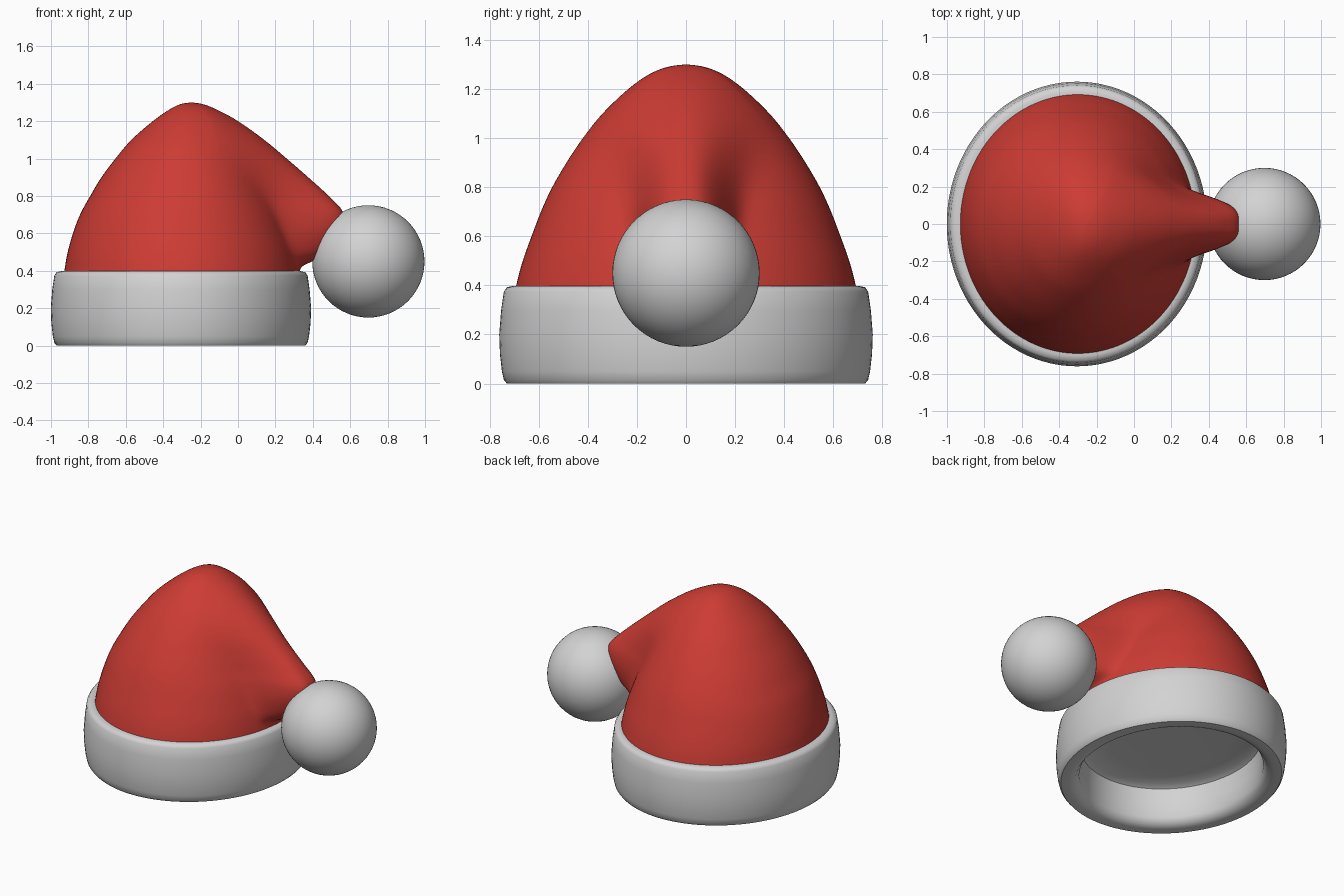
import bpy, bmesh, math

if "Cube" in bpy.data.objects:
    bpy.data.objects.remove(bpy.data.objects["Cube"])


def material(name, rgb):
    m = bpy.data.materials.new(name)
    m.diffuse_color = (*rgb, 1)
    m.use_nodes = True
    m.node_tree.nodes["Principled BSDF"].inputs["Base Color"].default_value = m.diffuse_color
    return m


RED = material("red felt", (0.61, 0.045, 0.034))
WHITE = material("white fur", (0.65, 0.65, 0.65))


def skin(name, rings, mat, cap_start=False, cap_end=False, angle=40):
    """Bridge a list of closed rings into one smooth object."""
    bm = bmesh.new()
    loops = [[bm.verts.new(p) for p in ring] for ring in rings]
    n = len(loops[0])
    for a, b in zip(loops, loops[1:]):
        for i in range(n):
            j = (i + 1) % n
            bm.faces.new((a[i], a[j], b[j], b[i]))
    if cap_start:
        bm.faces.new(loops[0][::-1])
    if cap_end:
        bm.faces.new(loops[-1])
    bmesh.ops.recalc_face_normals(bm, faces=bm.faces)
    me = bpy.data.meshes.new(name)
    bm.to_mesh(me)
    bm.free()
    ob = bpy.data.objects.new(name, me)
    bpy.context.collection.objects.link(ob)
    me.materials.append(mat)
    smooth(ob, angle)
    return ob


def smooth(ob, angle):
    bpy.ops.object.select_all(action='DESELECT')
    bpy.context.view_layer.objects.active = ob
    ob.select_set(True)
    bpy.ops.object.shade_smooth_by_angle(angle=math.radians(angle))


def spline(rows, steps):
    """Catmull-Rom interpolation through rows of values."""
    out = []
    for i in range(len(rows) - 1):
        p0, p1, p2 = rows[max(i - 1, 0)], rows[i], rows[i + 1]
        p3 = rows[min(i + 2, len(rows) - 1)]
        for s in range(steps):
            t = s / steps
            out.append([0.5 * (2 * b + (c - a) * t + (2 * a - 5 * b + 4 * c - d) * t * t
                               + (3 * b - a - 3 * c + d) * t ** 3)
                        for a, b, c, d in zip(p0, p1, p2, p3)])
    return out + [list(rows[-1])]


# Felt body: z, left x, right x of dome, right x of drooping tail,
# half depth, tail half width, tail squareness
slices = [
    (0.36, -0.935, 0.335, 0.335, 0.70, 0.09, 2),
    (0.42, -0.925, 0.325, 0.34, 0.687, 0.09, 2),
    (0.47, -0.917, 0.315, 0.44, 0.674, 0.13, 3),
    (0.53, -0.903, 0.30, 0.505, 0.655, 0.15, 3.5),
    (0.62, -0.876, 0.27, 0.55, 0.622, 0.165, 4),
    (0.71, -0.84, 0.235, 0.563, 0.587, 0.165, 3.5),
    (0.80, -0.79, 0.19, 0.485, 0.545, 0.165, 2.8),
    (0.90, -0.73, 0.14, 0.375, 0.487, 0.18, 2.4),
    (1.00, -0.655, 0.08, 0.26, 0.42, 0.21, 2.2),
    (1.10, -0.57, 0.00, 0.14, 0.34, 0.235, 2),
    (1.20, -0.455, -0.09, 0.00, 0.235, 0.22, 2),
    (1.26, -0.37, -0.16, -0.11, 0.15, 0.18, 2),
    (1.29, -0.31, -0.21, -0.185, 0.075, 0.15, 2),
    (1.30, -0.252, -0.248, -0.246, 0.004, 0.12, 2),
]
N = 160
rings = []
for z, xl, xe, xr, hy, w, p in spline(slices, 4):
    ring = []
    for i in range(N):
        u = 2 * math.pi * i / N
        a = u - 0.6 * math.sin(u)          # crowd points towards the tail
        c = math.cos(a)
        x = (xl + xe) / 2 + (xe - xl) / 2 * c
        y = hy * math.sin(a)
        if c > 0:
            x += (xr - xe) * math.exp(-(abs(y) / w) ** p) * min(1, c * 2)
        ring.append((x, y, z))
    rings.append(ring)
skin("felt_body", rings, RED, cap_end=True, angle=60)

# Fur band with its shallow hollow inside: radius, z
profile = [(0.62, 0.395), (0.705, 0.398), (0.73, 0.392), (0.742, 0.375), (0.753, 0.30),
           (0.761, 0.20), (0.758, 0.12), (0.75, 0.05), (0.742, 0.015), (0.73, 0.0),
           (0.68, 0.0), (0.64, 0.012), (0.615, 0.05), (0.61, 0.15), (0.605, 0.25),
           (0.57, 0.27), (0.42, 0.275), (0.22, 0.28), (0.07, 0.28)]
band = []
for r, z in profile:
    band.append([(-0.305 + (r - 0.065) * math.cos(2 * math.pi * i / 96),
                  r * math.sin(2 * math.pi * i / 96), z) for i in range(96)])
skin("fur_band", band, WHITE, cap_end=True, angle=50)

# Pompom at the tip of the tail
bpy.ops.mesh.primitive_uv_sphere_add(segments=64, ring_count=32, radius=0.30,
                                     location=(0.697, 0, 0.45))
ball = bpy.context.object
ball.name = "pompom"
ball.data.materials.append(WHITE)
smooth(ball, 60)
